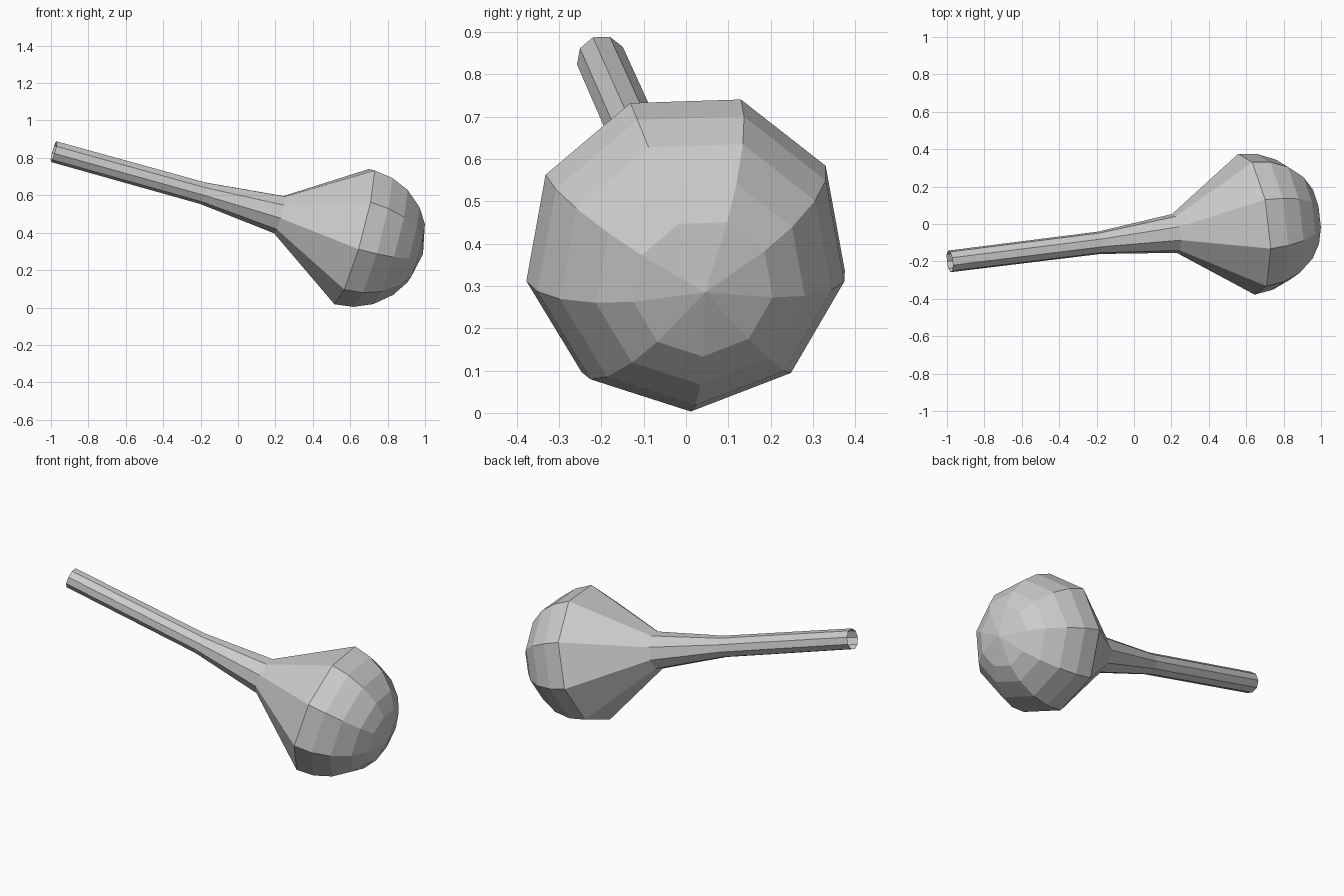
import bpy, bmesh
from math import sin, cos, pi, radians
from mathutils import Vector

if "Cube" in bpy.data.objects:
    bpy.data.objects.remove(bpy.data.objects["Cube"])

SIDES = 9
START = Vector((-0.985, -0.2, 0.835))      # centre of the open tube end
TIP = Vector((0.989, 0.045, 0.285))        # pole of the rounded bulb

axis = (TIP - START).normalized()
up = Vector((-axis.z, 0, axis.x)).normalized()
side = axis.cross(up)

# Profile: (distance along axis, radius) for tube, neck and flare
R, S = 0.385, 1.677
profile = [(0, 0.059), (0.836, 0.061), (1.261, 0.106), (S, R)]
# Rounded dome of the bulb
for t in (74.5, 58.5, 41, 26):
    profile.append((S + R * cos(radians(t)), R * sin(radians(t))))

bm = bmesh.new()


def ring(s, r):
    """Nine-sided ring with one corner pointing down."""
    verts = []
    for i in range(SIDES):
        a = 2 * pi * i / SIDES
        verts.append(bm.verts.new(START + axis * s + (side * sin(a) - up * cos(a)) * r))
    return verts


rings = [ring(s, r) for s, r in profile]
for a, b in zip(rings, rings[1:]):
    for i in range(SIDES):
        j = (i + 1) % SIDES
        bm.faces.new((a[i], a[j], b[j], b[i]))

# Close the dome at its pole; the tube end stays open
pole = bm.verts.new(TIP)
for i in range(SIDES):
    bm.faces.new((rings[-1][i], rings[-1][(i + 1) % SIDES], pole))
bmesh.ops.recalc_face_normals(bm, faces=bm.faces)
# Make sure the pole faces point outwards along the axis
bm.normal_update()
if pole.link_faces[0].normal.dot(axis) < 0:
    bmesh.ops.reverse_faces(bm, faces=bm.faces)

mesh = bpy.data.meshes.new("bulb_with_tube")
bm.to_mesh(mesh)
bm.free()
obj = bpy.data.objects.new("bulb_with_tube", mesh)
bpy.context.collection.objects.link(obj)
